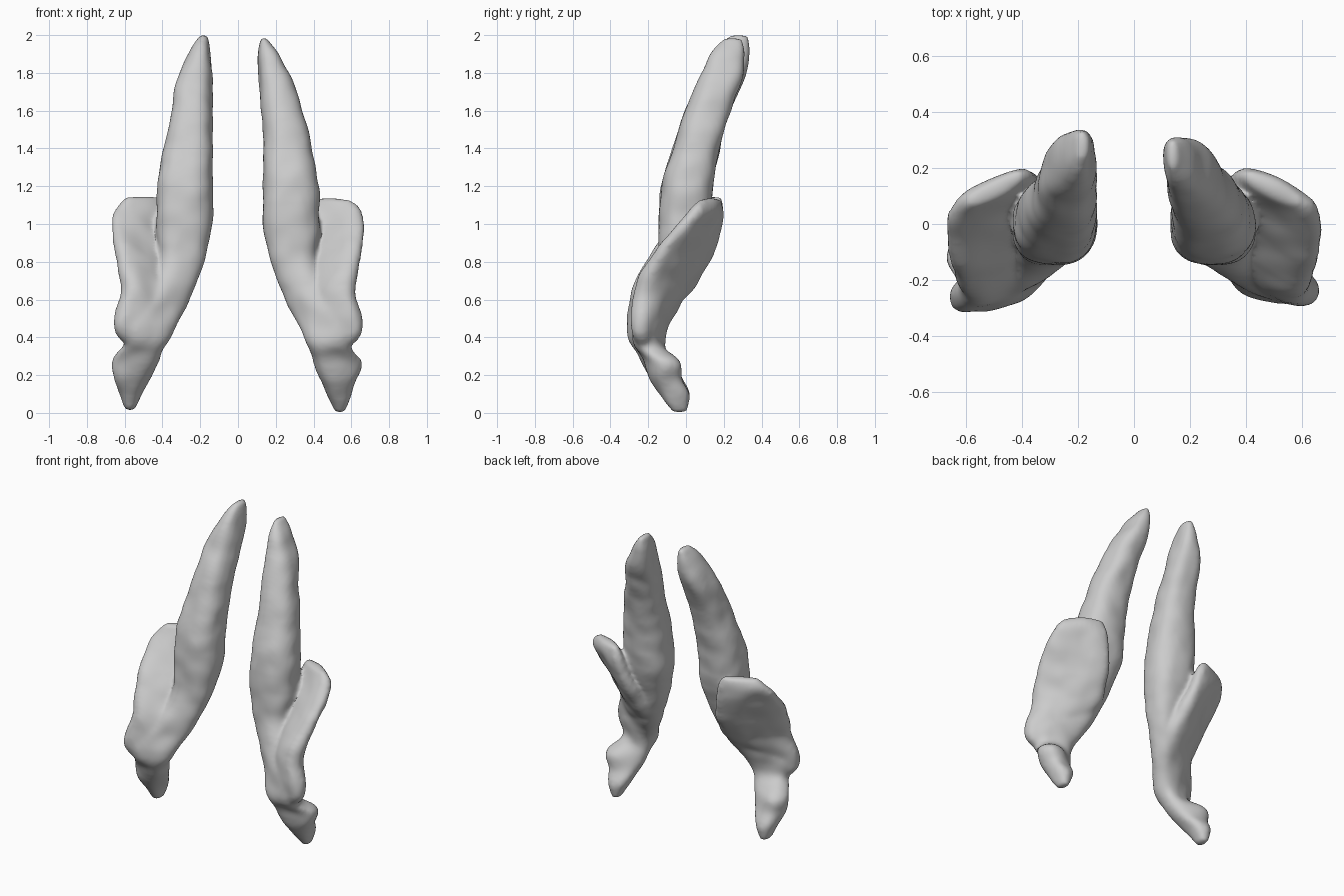
import bpy, bmesh, math
from mathutils import Vector, noise

cube = bpy.data.objects.get("Cube")
if cube:
    bpy.data.objects.remove(cube, do_unlink=True)

grey = bpy.data.materials.new("light_grey")
grey.use_nodes = True
colour = (0.6, 0.6, 0.6, 1)
grey.diffuse_color = colour
grey.node_tree.nodes["Principled BSDF"].inputs["Base Color"].default_value = colour

# Cross-sections: height, inner end x y, outer end x y, half thickness
BLADE = [
    (1.983, .12, .25, .15, .25, .045),
    (1.9, .11, .215, .21, .222, .09),
    (1.75, .115, .165, .292, .19, .113),
    (1.6, .13, .1, .335, .13, .116),
    (1.4, .14, .045, .385, .065, .12),
    (1.2, .137, 0, .423, .015, .132),
    (1, .137, -.015, .428, -.01, .127),
    (.8, .18, -.035, .42, -.07, .095),
    (.6, .265, -.055, .5, -.195, .08),
    (.47, .325, -.13, .62, -.24, .077),
    (.36, .375, -.175, .59, -.215, .075),
    (.27, .41, -.18, .645, -.085, .078),
    (.18, .44, -.135, .62, -.08, .08),
    (.1, .475, -.07, .595, -.05, .075),
    (.005, .515, -.035, .56, -.03, .035),
]
FLARE = [
    (1.13, .4, .175, .59, .075, .025),
    (1.06, .365, .18, .65, .03, .05),
    (.95, .34, .165, .66, -.07, .06),
    (.8, .305, .105, .63, -.185, .075),
    (.65, .29, .01, .605, -.25, .08),
    (.53, .34, -.11, .64, -.255, .072),
    (.42, .4, -.18, .65, -.25, .055),
    (.35, .44, -.2, .58, -.22, .03),
]


def smooth_rows(rows, steps=5):
    """Catmull-Rom interpolation between section rows."""
    out = []
    for i in range(len(rows) - 1):
        p = [rows[max(0, min(len(rows) - 1, i + k))] for k in (-1, 0, 1, 2)]
        for s in range(steps):
            t = s / steps
            out.append([b + .5 * t * (c - a + t * (2 * a - 5 * b + 4 * c - d + t * (3 * (b - c) + d - a)))
                        for a, b, c, d in zip(*p)])
    return out + [list(rows[-1])]


def loft(bm, rows, sides=28):
    rings = []
    for z, x1, y1, x2, y2, thick in smooth_rows(rows):
        mid = Vector(((x1 + x2) / 2, (y1 + y2) / 2, z))
        half = Vector((x2 - x1, y2 - y1, 0)) / 2
        across = Vector((-half.y, half.x, 0)).normalized() * thick
        ring = []
        for k in range(sides):
            a = math.tau * k / sides
            c, s = math.cos(a), math.sin(a)
            # slightly squared ellipse
            c = math.copysign(abs(c) ** .78, c)
            s = math.copysign(abs(s) ** .78, s)
            ring.append(bm.verts.new(mid + half * c + across * s))
        rings.append(ring)
    for r, q in zip(rings, rings[1:]):
        for k in range(sides):
            n = (k + 1) % sides
            bm.faces.new((r[k], r[n], q[n], q[k]))
    bm.faces.new(rings[0])
    bm.faces.new(rings[-1])


def clamp(v):
    return max(0, min(1, v))


def build(name, is_right):
    bm = bmesh.new()
    loft(bm, BLADE)
    loft(bm, FLARE)
    # the right piece leans outward at both ends and bows forward low down
    if is_right:
        for v in bm.verts:
            z = v.co.z
            top = clamp((z - 1.5) / .5)
            v.co.x += .05 * top + .035 * clamp((.4 - z) / .3)
            v.co.y += .03 * top - .025 * clamp(1 - abs(z - .45) / .3)
            v.co.x = -v.co.x
            v.co.z += .012
    bmesh.ops.recalc_face_normals(bm, faces=bm.faces)
    mesh = bpy.data.meshes.new(name)
    bm.to_mesh(mesh)
    bm.free()
    obj = bpy.data.objects.new(name, mesh)
    bpy.context.collection.objects.link(obj)

    # fuse the lofts into one organic skin
    fuse = obj.modifiers.new("fuse", "REMESH")
    fuse.mode = "VOXEL"
    fuse.voxel_size = .014
    relax = obj.modifiers.new("relax", "SMOOTH")
    relax.factor = .5
    relax.iterations = 8
    graph = bpy.context.evaluated_depsgraph_get()
    skin = bpy.data.meshes.new_from_object(obj.evaluated_get(graph))
    obj.modifiers.clear()
    obj.data = skin
    skin.name = name

    # gentle surface unevenness
    normals = [v.normal.copy() for v in skin.vertices]
    for v, n in zip(skin.vertices, normals):
        v.co += n * (.004 + .008 * noise.noise(v.co * 9))
    skin.materials.clear()
    skin.materials.append(grey)
    for f in skin.polygons:
        f.use_smooth = True
        f.material_index = 0


build("left_blade", False)
build("right_blade", True)
